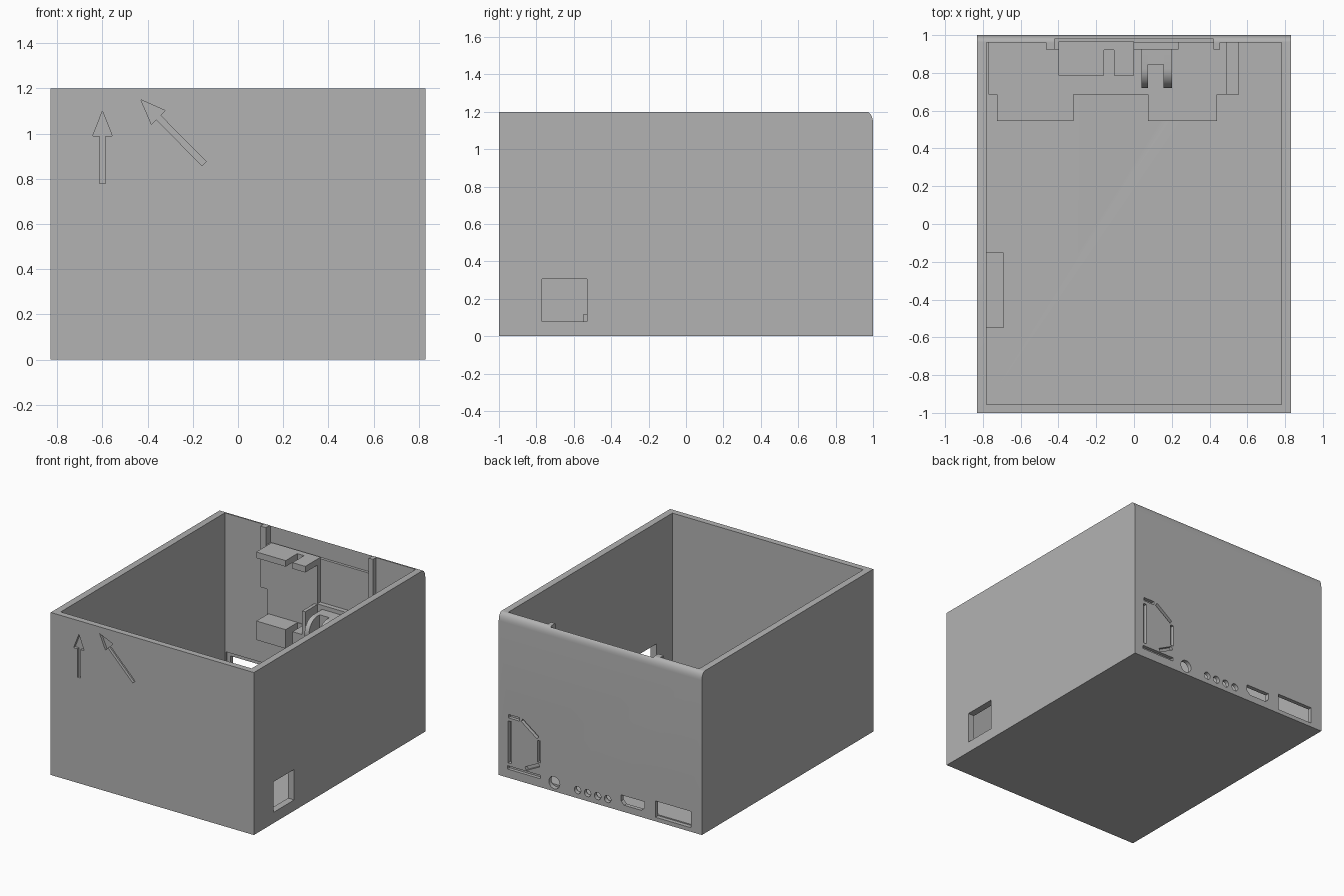
import bpy, bmesh, math
from mathutils import Vector

cube = bpy.data.objects.get("Cube")
if cube:
    bpy.data.objects.remove(cube, do_unlink=True)

grey = bpy.data.materials.new("plain grey")
grey.use_nodes = True
GREY = (0.45, 0.45, 0.45, 1)
grey.diffuse_color = GREY
grey.node_tree.nodes["Principled BSDF"].inputs["Base Color"].default_value = GREY


def prism(name, pts, axis, lo, hi):
    """Extrude a 2D outline along an axis from lo to hi."""
    place = {"x": lambda a, b, t: (t, a, b),
             "y": lambda a, b, t: (a, t, b),
             "z": lambda a, b, t: (a, b, t)}[axis]
    bm = bmesh.new()
    base = bm.faces.new([bm.verts.new(place(a, b, lo)) for a, b in pts])
    ext = bmesh.ops.extrude_face_region(bm, geom=[base])
    verts = [g for g in ext["geom"] if isinstance(g, bmesh.types.BMVert)]
    bmesh.ops.translate(bm, verts=verts, vec=place(0, 0, hi - lo))
    bmesh.ops.recalc_face_normals(bm, faces=bm.faces)
    mesh = bpy.data.meshes.new(name)
    bm.to_mesh(mesh)
    bm.free()
    obj = bpy.data.objects.new(name, mesh)
    bpy.context.collection.objects.link(obj)
    mesh.materials.append(grey)
    return obj


def box(name, x, y, z):
    return prism(name, [(x[0], y[0]), (x[1], y[0]), (x[1], y[1]), (x[0], y[1])], "z", *z)


def circle(cx, cz, r, n=24):
    return [(cx + r * math.cos(i * math.tau / n), cz + r * math.sin(i * math.tau / n))
            for i in range(n)]


def strip(a, b, width=0.025):
    """Outline of a thin bar from a to b."""
    a, b = Vector(a), Vector(b)
    side = (b - a).normalized().orthogonal() * width / 2
    return [a + side, b + side, b - side, a - side]


def arrow(tip, tail):
    """Outline of a straight arrow."""
    tip, tail = Vector(tip), Vector(tail)
    d = (tip - tail).normalized()
    n = d.orthogonal()
    neck = tip - d * 0.11
    return [tip, neck + n * 0.043, neck + n * 0.013, tail + n * 0.013,
            tail - n * 0.013, neck - n * 0.013, neck - n * 0.043]


def cut(target, cutters):
    bpy.context.view_layer.objects.active = target
    for c in cutters:
        c.hide_render = True
        mod = target.modifiers.new("cut", "BOOLEAN")
        mod.operation, mod.solver, mod.object = "DIFFERENCE", "EXACT", c
        bpy.ops.object.modifier_apply(modifier=mod.name)
        bpy.data.objects.remove(c, do_unlink=True)


def smooth(obj):
    bpy.ops.object.select_all(action="DESELECT")
    obj.select_set(True)
    bpy.context.view_layer.objects.active = obj
    bpy.ops.object.shade_smooth_by_angle(angle=math.radians(30))


# Case body with a rounded upper back edge
rounding = [(0.965 + 0.035 * math.cos(t), 1.14 + 0.06 * math.sin(t))
            for t in [i * math.pi / 12 for i in range(7)]]
case = prism("case", [(-1, 0), (1, 0)] + rounding + [(-1, 1.2)], "x", -0.83, 0.83)

# Open cavity, upper back recess and thinned wall behind the ports
cutters = [box("cavity", (-0.78, 0.78), (-0.955, 0.96), (0.025, 1.4)),
           box("back_recess", (-0.42, 0.42), (0.9, 0.98), (1.07, 1.4)),
           box("port_recess", (-0.77, 0.49), (0.9, 0.97), (0.025, 0.176))]

# Side window
cutters.append(box("window", (0.7, 0.9), (-0.77, -0.53), (0.08, 0.305)))

# Ports along the back
cutters.append(box("wide_port", (-0.74, -0.45), (0.9, 1.1), (0.03, 0.15)))
slot = [(-0.36, 0.12), (-0.17, 0.12), (-0.17, 0.075), (-0.195, 0.05), (-0.335, 0.05), (-0.36, 0.075)]
cutters.append(prism("slot_port", slot, "y", 0.9, 1.1))
cutters.append(prism("round_port", circle(0.376, 0.064, 0.045), "y", 0.9, 1.1))
for x in (-0.06, 0.022, 0.104, 0.186):
    cutters.append(prism("light_hole", circle(x, 0.06, 0.027, 16), "y", 0.9, 1.1))

# Engraved card outline on the back
card = [((0.75, 0.455), (0.66, 0.455)), ((0.64, 0.455), (0.51, 0.36)),
        ((0.5, 0.34), (0.5, 0.18)), ((0.5, 0.16), (0.61, 0.105)),
        ((0.76, 0.075), (0.49, 0.075)), ((0.74, 0.42), (0.74, 0.11))]
for a, b in card:
    cutters.append(prism("card_line", strip(a, b), "y", 0.975, 1.1))

# Engraved arrows on the front
for tip, tail in (((-0.6, 1.1), (-0.6, 0.78)), ((-0.43, 1.15), (-0.15, 0.867))):
    cutters.append(prism("arrow", arrow(tip, tail), "y", -1.1, -0.98))
cut(case, cutters)
smooth(case)

# Side block on the floor
box("side_block", (-0.785, -0.69), (-0.55, -0.15), (0.02, 0.115))

# Low board tray
tray = [(-0.77, 0.965), (-0.77, 0.685), (-0.725, 0.685), (-0.725, 0.545), (-0.32, 0.545),
        (-0.32, 0.685), (0.075, 0.685), (0.075, 0.545), (0.44, 0.545), (0.44, 0.685),
        (0.555, 0.685), (0.555, 0.965)]
prism("board_tray", tray, "z", 0.02, 0.035)
box("tray_fin", (0.49, 0.555), (0.685, 0.965), (0.02, 0.12))

# Guide rails and backing plates on the rear wall
for name, x in (("right_rail", (-0.465, -0.42)), ("left_rail", (0.42, 0.455))):
    box(name, x, (0.925, 0.965), (0.75, 1.2))
box("backing_plate", (-0.465, 0), (0.925, 0.965), (0.75, 1.07))
box("lower_plate", (-0.41, 0.235), (0.925, 0.965), (0.45, 0.75))

# Upper and lower holders, each split by a slot
for name, z in (("upper_holder", (1.035, 1.08)), ("lower_holder", (0.43, 0.57))):
    holder = [(-0.4, 0.965), (-0.4, 0.785), (-0.16, 0.785), (-0.16, 0.92),
              (-0.105, 0.92), (-0.105, 0.785), (0, 0.785), (0, 0.965)]
    prism(name, holder, "z", *z)
box("holder_fin", (-0.025, 0), (0.785, 0.93), (0.5, 0.745))

# Rounded clip arms with a bridge
arm = [(0.82 + 0.1 * math.cos(t), 0.62 + 0.1 * math.sin(t))
       for t in [math.pi * (0.5 + i / 16) for i in range(17)]]
for x in ((0.04, 0.075), (0.155, 0.2)):
    smooth(prism("clip_arm", arm + [(0.93, 0.52), (0.93, 0.72)], "x", *x))
box("clip_bridge", (0.075, 0.155), (0.845, 0.93), (0.52, 0.72))
